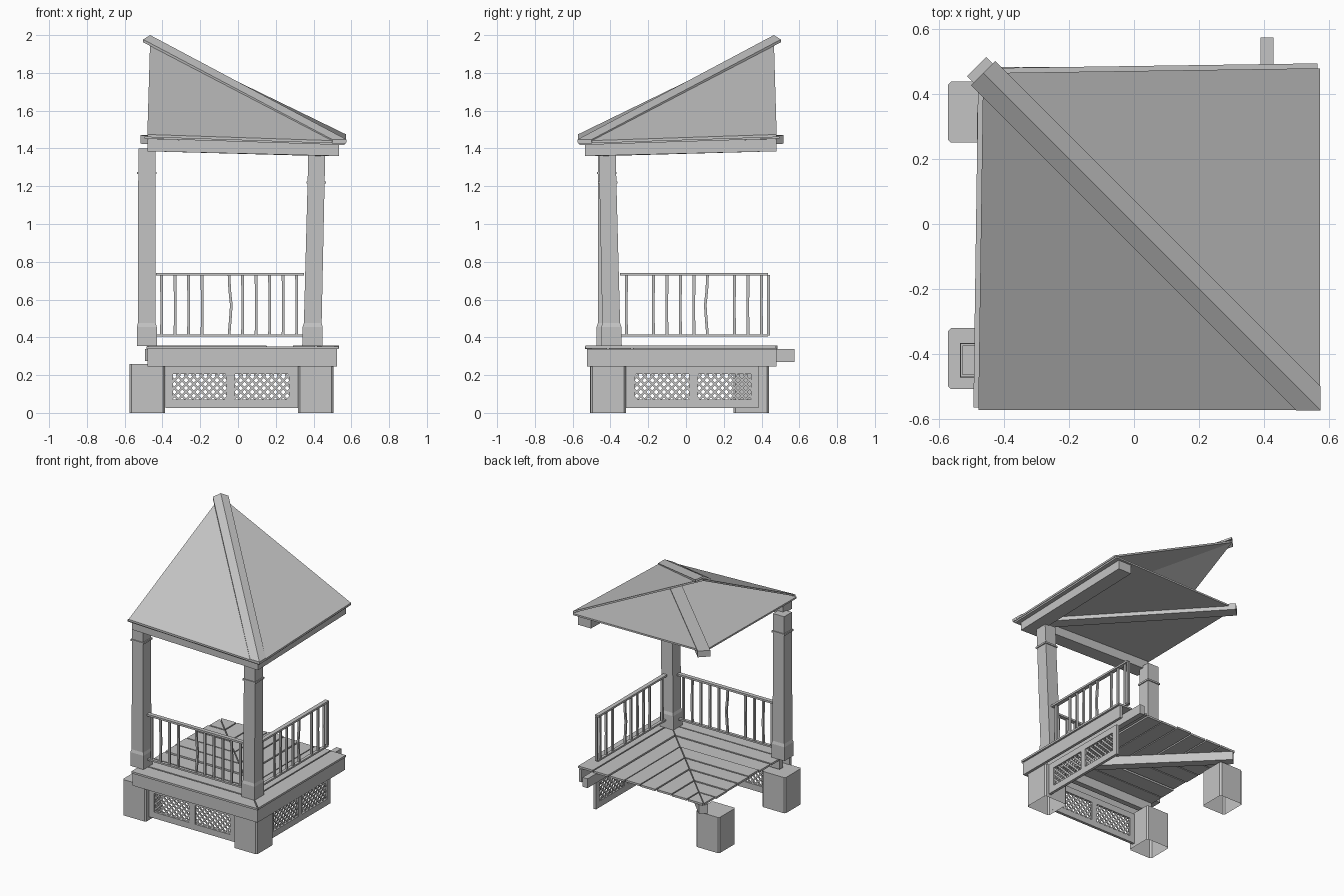
import bpy, bmesh, random
from mathutils import Vector

random.seed(4)
cube = bpy.data.objects.get("Cube")
if cube:
    bpy.data.objects.remove(cube)

GREY = (0.55, 0.55, 0.55, 1)
mat = bpy.data.materials.new("plain_grey")
mat.use_nodes = True
mat.diffuse_color = GREY
mat.node_tree.nodes["Principled BSDF"].inputs["Base Color"].default_value = GREY


def finish(name, bm):
    bmesh.ops.recalc_face_normals(bm, faces=bm.faces)
    mesh = bpy.data.meshes.new(name)
    bm.to_mesh(mesh)
    bm.free()
    mesh.materials.append(mat)
    obj = bpy.data.objects.new(name, mesh)
    bpy.context.collection.objects.link(obj)


def flip(p):
    """Reflect across the hip diagonal, so a front part becomes a side part."""
    return (-p[1], -p[0], p[2])


def solids(name, parts, side=False, open_bottom=False):
    """Each part is a polygon pushed along a vector."""
    bm = bmesh.new()
    for pts, vec in parts:
        if side:
            pts, vec = [flip(p) for p in pts], flip(vec)
        lo = [bm.verts.new(p) for p in pts]
        hi = [bm.verts.new(Vector(p) + Vector(vec)) for p in pts]
        if not open_bottom:
            bm.faces.new(lo)
        bm.faces.new(hi)
        for i in range(len(lo)):
            j = (i + 1) % len(lo)
            bm.faces.new((lo[i], lo[j], hi[j], hi[i]))
    finish(name, bm)


def both(name, parts):
    solids("front_" + name, parts)
    solids("side_" + name, parts, side=True)


def box(x0, x1, y0, y1, z0, z1):
    return ([(x0, y0, z0), (x1, y0, z0), (x1, y1, z0), (x0, y1, z0)], (0, 0, z1 - z0))


def loft(name, sections, side=False):
    """Stack rectangles given as centre x, centre y, z, half width."""
    bm = bmesh.new()
    rings = []
    for cx, cy, z, h in sections:
        ring = [(cx - h, cy - h, z), (cx + h, cy - h, z), (cx + h, cy + h, z), (cx - h, cy + h, z)]
        rings.append([bm.verts.new(flip(p) if side else p) for p in ring])
    for a, b in zip(rings, rings[1:]):
        for i in range(4):
            j = (i + 1) % 4
            bm.faces.new((a[i], a[j], b[j], b[i]))
    bm.faces.new(rings[0])
    bm.faces.new(rings[-1])
    finish(name, bm)


# Footing blocks, hollow underneath
def footing(name, cx, cy, top):
    h, c = 0.094, 0.084
    pts = [(h, -c), (h, c), (c, h), (-c, h), (-h, c), (-h, -c), (-c, -h), (c, -h)]
    solids(name, [([(cx + x, cy + y, 0) for x, y in pts], (0, 0, top))], open_bottom=True)


footing("corner_footing", 0.412, -0.412, 0.25)
footing("front_footing", -0.48, -0.415, 0.26)
footing("back_footing", -0.48, 0.345, 0.26)


# Posts with base collar and neck ring
def post(name, bottom, top, z0, z1, ring):
    rows = [(z0, 0.053), (z0 + 0.1, 0.053), (z0 + 0.12, 0.047), (ring - 0.006, 0.045),
            (ring - 0.006, 0.052), (ring + 0.006, 0.052), (ring + 0.006, 0.045), (z1, 0.045)]
    sections = []
    for z, h in rows:
        c = Vector(bottom).lerp(Vector(top), (z - z0) / (z1 - z0))
        sections.append((c.x, c.y, z, h))
    loft(name, sections)


post("corner_post", (0.393, -0.393), (0.417, -0.417), 0.355, 1.37, 1.22)
post("front_post", (-0.483, -0.42), (-0.483, -0.42), 0.355, 1.4, 1.27)

# Mitred deck boards, laid as nested L shapes
N, EDGE, INNER = 8, 0.535, -0.48
step = (EDGE - INNER) / N
for side in (False, True):
    boards = []
    for i in range(N):
        y0 = -EDGE + i * step
        y1 = y0 + step - 0.009
        z = 0.34 + random.uniform(-0.004, 0.003)
        x0 = INNER + random.uniform(-0.005, 0.005)
        boards.append(([(x0, y0, z), (-y0 - 0.004, y0, z), (max(x0, -y1 - 0.004), y1, z), (x0, y1, z)],
                       (0, 0, 0.014)))
    solids("side_deck_boards" if side else "front_deck_boards", boards, side)

# Deck framing
both("rim_board", [box(-0.48, 0.525, -0.525, -0.505, 0.245, 0.338)])
solids("front_joist", [box(-0.48, 0.4, -0.43, -0.39, 0.27, 0.338)])
solids("side_joist", [box(0.39, 0.43, -0.45, 0.575, 0.27, 0.338)])


def diagonal(name, a, b, w, za, zb, depth):
    pts = [(a - w, -a - w, za), (a + w, -a + w, za), (b + w, -b + w, zb), (b - w, -b - w, zb)]
    solids(name, [(pts, (0, 0, depth))])


diagonal("diagonal_joist", 0.48, -0.47, 0.022, 0.275, 0.275, 0.063)

# Lattice skirt panels
Z0, Z1, BACK = 0.07, 0.205, -0.455
windows = [(-0.345, -0.06), (-0.015, 0.27)]
frame = [box(-0.385, 0.32, -0.475, BACK, 0.025, Z0), box(-0.385, 0.32, -0.475, BACK, Z1, 0.25)]
for a, b in [(-0.385, -0.345), (-0.06, -0.015), (0.27, 0.32)]:
    frame.append(box(a, b, -0.475, BACK, Z0, Z1))
both("skirt_frame", frame)

bars = []
for x0, x1 in windows:
    height = Z1 - Z0
    for d, y in ((1, -0.468), (-1, -0.463)):
        c = x0 - height
        while c < x1 + height:
            a, b = (c, c + height) if d == 1 else (c - height, c)
            a, b = max(a, x0), min(b, x1)
            if b - a > 0.005:
                za, zb = Z0 + d * (a - c), Z0 + d * (b - c)
                t = 0.008
                bars.append(([(a, y, za - t), (b, y, zb - t), (b, y, zb + t), (a, y, za + t)],
                             (0, 0.005, 0)))
            c += 0.041
both("skirt_lattice", bars)

# Railings, with a few balusters missing or bowed
both("rails", [box(-0.435, 0.35, -0.428, -0.398, 0.727, 0.741),
               box(-0.435, 0.35, -0.424, -0.402, 0.404, 0.416)])


def baluster(name, x, bow, side):
    rows = [(0.41, 0), (0.5, 0.6), (0.57, 1), (0.65, 0.3), (0.73, 0)]
    loft(name, [(x + bow * k, -0.413, z, 0.007) for z, k in rows], side)


for side, start, missing, bowed in ((False, -0.405, (4,), 5), (True, -0.4, (3, 9), 4)):
    for k in range(11):
        if k not in missing:
            label = "side" if side else "front"
            baluster(f"{label}_baluster_{k}", start + 0.0715 * k, 0.012 if k == bowed else 0.001, side)
baluster("side_end_baluster", -0.437, 0, True)

# Eave beams and ceiling, sagging towards the corner
both("eave_beam", [([(-0.48, -0.535, 1.385), (0.535, -0.535, 1.36), (0.43, -0.43, 1.36),
                     (-0.48, -0.43, 1.385)], (0, 0, 0.065))])
both("ceiling", [([(-0.495, -0.565, 1.452), (0.565, -0.565, 1.418), (-0.48, 0.48, 1.452)],
                  (0, 0, 0.012))])
diagonal("ceiling_hip_beam", 0.45, -0.485, 0.03, 1.395, 1.425, 0.045)

# Roof slopes and hip cap
both("roof_slope", [([(-0.48, -0.573, 1.46), (0.573, -0.573, 1.425), (-0.465, 0.465, 1.965)],
                     (0, 0, 0.014))])
both("hip_cap", [([(-0.465, 0.465, 1.985), (-0.502, 0.428, 1.962),
                   (0.5, -0.575, 1.432), (0.575, -0.575, 1.432)], (0, 0, 0.015))])
